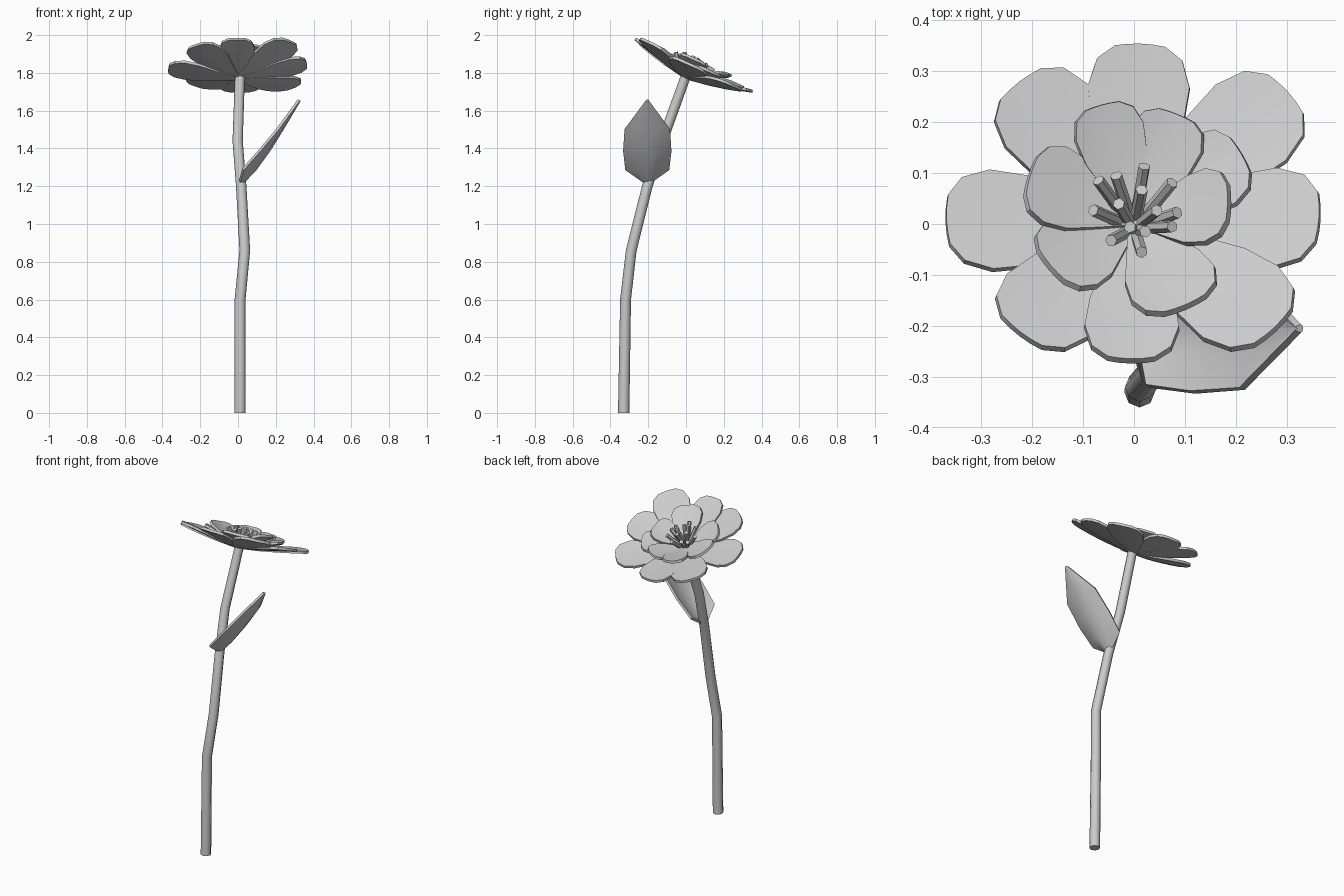
import bpy, math
from mathutils import Matrix, Vector

if "Cube" in bpy.data.objects:
    bpy.data.objects.remove(bpy.data.objects["Cube"])


def add_mesh(name, verts, faces, thickness):
    me = bpy.data.meshes.new(name)
    me.from_pydata(verts, [], faces)
    me.update()
    ob = bpy.data.objects.new(name, me)
    bpy.context.collection.objects.link(ob)
    mod = ob.modifiers.new("thickness", "SOLIDIFY")
    mod.thickness = thickness
    mod.offset = 0
    # smooth blade with sharp rim
    bpy.ops.object.select_all(action='DESELECT')
    bpy.context.view_layer.objects.active = ob
    ob.select_set(True)
    bpy.ops.object.shade_smooth_by_angle(angle=math.radians(35))
    mod.use_rim = True
    bpy.ops.object.modifier_apply(modifier=mod.name)
    bpy.ops.object.shade_smooth_by_angle(angle=math.radians(35))
    return ob


def grid_faces(rows, cols):
    return [(r * cols + c, r * cols + c + 1, (r + 1) * cols + c + 1, (r + 1) * cols + c)
            for r in range(rows - 1) for c in range(cols - 1)]


# flower head frame: tilted towards +y
HEAD = Matrix.Translation((0, 0, 1.775)) @ Matrix.Rotation(math.radians(-24), 4, 'X')
COLS = (-1, -0.5, 0, 0.5, 1)
# petal outline: fraction of length, fraction of half width
OUTLINE = [(0, .15), (.3, .55), (.55, .9), (.76, 1), (.91, .84), (.985, .5)]


def petal(name, angle, length, half, cup, base, curl):
    rise = length * math.tan(math.radians(cup))
    run = length * math.cos(math.radians(cup))
    verts = []
    for t, w in OUTLINE:
        for u in COLS:
            tt = t + (0.015 * (1 - u * u) if t > .95 else 0)
            verts.append((tt * run, u * w * half,
                          base + rise * tt ** 1.2 + curl * (u * w) ** 2))
    m = HEAD @ Matrix.Rotation(math.radians(angle), 4, 'Z')
    add_mesh(name, [m @ Vector(v) for v in verts],
             grid_faces(len(OUTLINE), 5), 0.015)


# outer petals: angle, length, half width, upward angle
for i, (a, l, w, c) in enumerate([(88, .36, .1, 12), (40, .4, .107, 9),
                                  (-3, .372, .107, 11), (-44, .395, .107, 13),
                                  (-91, .338, .093, 13), (230, .355, .105, 11),
                                  (182, .372, .107, 7), (130, .36, .105, 12)]):
    petal(f"outer_petal_{i + 1}", a, l, w, c, 0, .006)

# inner petals: angle, length, half width, upward angle, base height
for i, (a, l, w, c, b) in enumerate([(107, .235, .07, 22, .012), (66, .225, .075, 21, .012),
                                     (28, .25, .085, 16, .01), (-1, .205, .08, 24, .016),
                                     (-65, .25, .09, 16, .016), (218, .22, .085, 18, .006),
                                     (164, .228, .085, 20, .016)]):
    petal(f"inner_petal_{i + 1}", a, l, w, c, b, .01)

# stamens: six-sided rods fanning out from the centre (tip x, y, height)
TIPS = [(-.07, .045, .11), (-.035, .055, .11), (.02, .075, .11), (.075, .04, .11),
        (.015, .02, .12), (-.08, -.015, .10), (.045, -.02, .11), (.085, -.02, .10),
        (.075, -.05, .10), (.022, -.065, .11), (-.008, -.06, .12),
        (-.045, -.08, .10), (.015, -.105, .10), (-.03, -.01, .12)]
for i, tip in enumerate(TIPS):
    tip = Vector(tip)
    root = Vector((tip.x * .25, tip.y * .25, .01))
    axis = tip - root
    bpy.ops.mesh.primitive_cylinder_add(vertices=6, radius=.012, depth=axis.length)
    ob = bpy.context.object
    ob.name = f"stamen_{i + 1}"
    ob.matrix_world = (HEAD @ Matrix.Translation((root + tip) / 2)
                       @ axis.to_track_quat('Z', 'Y').to_matrix().to_4x4())

# stem: bent eight-sided tube
cu = bpy.data.curves.new("stem", 'CURVE')
cu.dimensions = '3D'
cu.bevel_depth = .03
cu.bevel_resolution = 2
cu.use_fill_caps = True
PATH = [(.011, -.33, 0), (.011, -.32, .6), (.036, -.29, .86), (.017, -.205, 1.2),
        (-.002, -.125, 1.44), (.01, -.002, 1.78)]
sp = cu.splines.new('POLY')
sp.points.add(len(PATH) - 1)
for p, co in zip(sp.points, PATH):
    p.co = (*co, 1)
    p.radius = 1 - .12 * co[2] / 1.8
bpy.context.collection.objects.link(bpy.data.objects.new("stem", cu))

# leaf: cupped blade, rows of (mid x, mid z, edge x, edge z, half width)
LEAF = [(.02, 1.213, .008, 1.222, .015), (.095, 1.293, .027, 1.29, .113),
        (.172, 1.4, .115, 1.39, .125), (.243, 1.515, .212, 1.505, .118),
        (.326, 1.655, .322, 1.657, .006)]
verts = []
for mx, mz, ex, ez, w in LEAF:
    for u in COLS:
        k = u * u
        verts.append((mx + (ex - mx) * k, -.205 + u * w, mz + (ez - mz) * k))
add_mesh("leaf", verts, grid_faces(len(LEAF), 5), .014)
